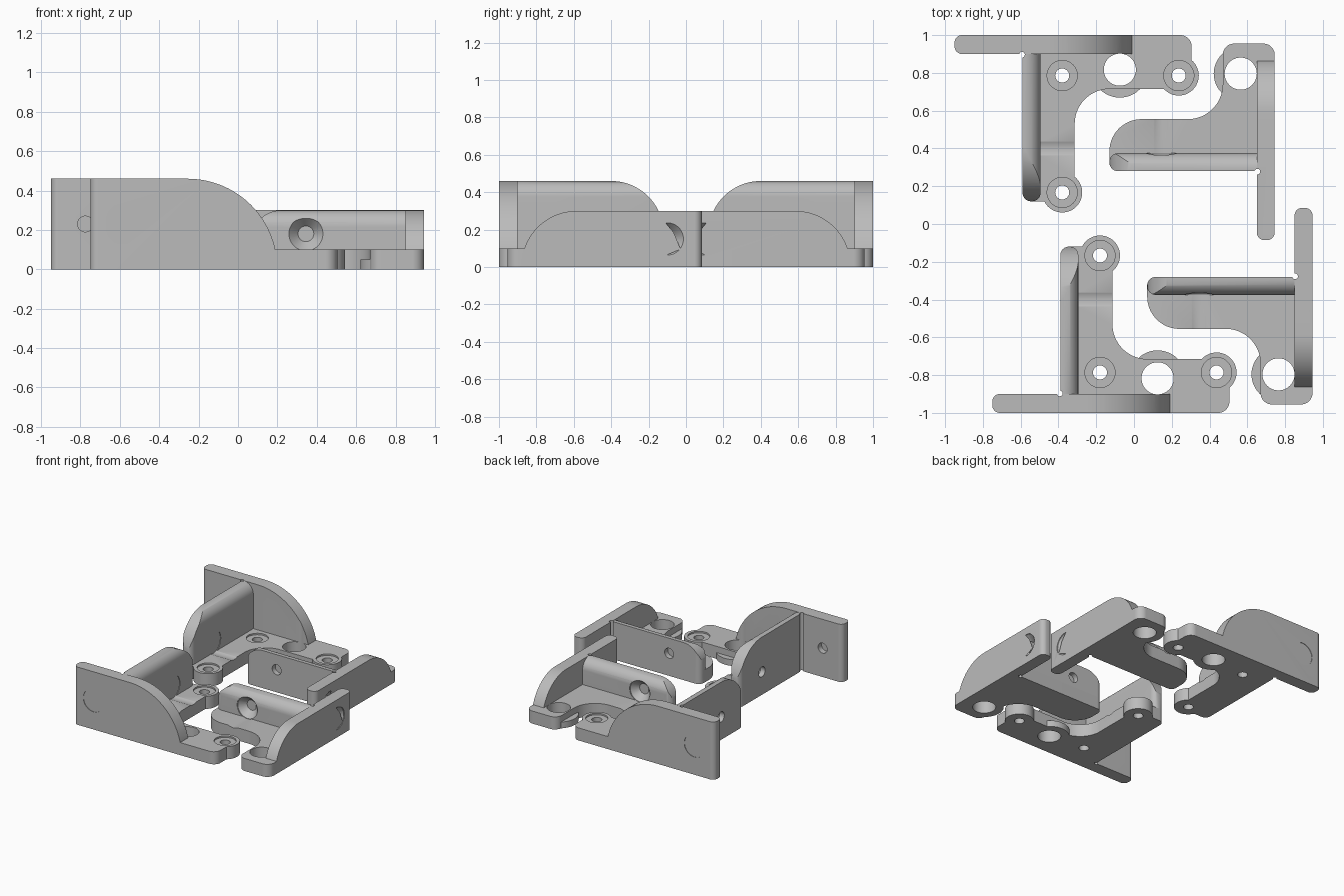
import bpy, bmesh, math
from mathutils import Vector, Matrix

cube = bpy.data.objects.get("Cube")
if cube:
    bpy.data.objects.remove(cube, do_unlink=True)

grey = bpy.data.materials.new("plain grey")
grey.use_nodes = True
grey.diffuse_color = (0.5, 0.5, 0.5, 1)
grey.node_tree.nodes["Principled BSDF"].inputs["Base Color"].default_value = (0.5, 0.5, 0.5, 1)

THICK = 0.1      # height of the bases
HOLE = 0.04      # screw hole radius
HEAD = 0.09      # screw head radius


def rounded(corners, steps=20):
    """Outline with right-angled corners (a, b, radius)."""
    pts = []
    for i, (a, b, r) in enumerate(corners):
        p = Vector((a, b))
        if not r:
            pts.append(p)
            continue
        u = (Vector(corners[i - 1][:2]) - p).normalized()
        v = (Vector(corners[(i + 1) % len(corners)][:2]) - p).normalized()
        c = p + (u + v) * r
        for k in range(steps + 1):
            t = math.pi / 2 * k / steps
            pts.append(c - v * r * math.cos(t) - u * r * math.sin(t))
    return pts


def finish(bm, name):
    bmesh.ops.recalc_face_normals(bm, faces=bm.faces)
    mesh = bpy.data.meshes.new(name)
    bm.to_mesh(mesh)
    bm.free()
    obj = bpy.data.objects.new(name, mesh)
    bpy.context.collection.objects.link(obj)
    mesh.materials.append(grey)
    return obj


def prism(name, corners, axis, lo, hi):
    """Extrude an outline along x, y or z."""
    place = {"x": lambda p, t: (t, p.x, p.y),
             "y": lambda p, t: (p.x, t, p.y),
             "z": lambda p, t: (p.x, p.y, t)}[axis]
    pts = rounded(corners)
    bm = bmesh.new()
    low = [bm.verts.new(place(p, lo)) for p in pts]
    top = [bm.verts.new(place(p, hi)) for p in pts]
    bm.faces.new(low)
    bm.faces.new(top)
    for i in range(len(pts)):
        bm.faces.new((low[i - 1], low[i], top[i], top[i - 1]))
    return finish(bm, name)


def rod(start, end, r1, r2=None, name="rod"):
    """Cylinder or cone between two points."""
    start, end = Vector(start), Vector(end)
    d = end - start
    turn = d.to_track_quat("Z", "Y").to_matrix().to_4x4()
    bm = bmesh.new()
    bmesh.ops.create_cone(bm, cap_ends=True, segments=48, radius1=r1,
                          radius2=r1 if r2 is None else r2, depth=d.length,
                          matrix=Matrix.Translation((start + end) / 2) @ turn)
    return finish(bm, name)


def combine(obj, other, operation):
    mod = obj.modifiers.new("combine", "BOOLEAN")
    mod.operation, mod.object, mod.solver = operation, other, "EXACT"
    graph = bpy.context.evaluated_depsgraph_get()
    mesh = bpy.data.meshes.new_from_object(obj.evaluated_get(graph))
    obj.modifiers.clear()
    obj.data = mesh
    bpy.data.objects.remove(other, do_unlink=True)
    return obj


def rect(a0, b0, a1, b1, r00=0, r10=0, r11=0, r01=0):
    return [(a0, b0, r00), (a1, b0, r10), (a1, b1, r11), (a0, b1, r01)]


def screw_hole(obj, face, inward, run_out):
    """Countersunk hole; the head clearance extends out from the face."""
    face, inward = Vector(face), Vector(inward)
    combine(obj, rod(face - inward * 0.03, face + inward * 0.2, HOLE), "DIFFERENCE")
    combine(obj, rod(face, face + inward * 0.055, HEAD, HOLE), "DIFFERENCE")
    combine(obj, rod(face - inward * run_out, face + inward * 0.004, HEAD), "DIFFERENCE")


def upright_hole(obj, x, y, r, lo=-0.1, hi=1):
    combine(obj, rod((x, y, lo), (x, y, hi), r), "DIFFERENCE")


def add_disc(obj, x, y, r, height):
    combine(obj, rod((x, y, 0), (x, y, height), r), "UNION")


def tall_bracket():
    h = 0.46
    base = [(-0.39, -1, 0), (0.505, -1, 0.06), (0.505, -0.715, 0), (-0.114, -0.715, 0.185),
            (-0.114, -0.167, 0), (-0.18, -0.12, 0), (-0.39, -0.12, 0.045)]
    obj = prism("tall_bracket_front", base, "z", 0, THICK)
    # Lugs and the low collar round the large hole
    screws = [(-0.18, -0.167), (0.437, -0.786), (-0.18, -0.786)]
    for x, y in screws[:2]:
        add_disc(obj, x, y, 0.106, THICK)
    add_disc(obj, 0.125, -0.817, 0.148, 0.05)
    # Side plate with a swept front edge
    plate = prism("plate", rect(-0.75, 0, 0.2, h, r11=h - 0.004), "y", -1, -0.9)
    combine(plate, prism("plan", rect(-0.75, -1, 0.4, -0.9, r00=0.04, r01=0.04),
                         "z", -0.1, 1), "INTERSECT")
    combine(obj, plate, "UNION")
    # Rib with a rounded inner edge and tip
    rib = prism("rib", rect(-0.95, 0, -0.12, h, r11=0.28), "x", -0.39, -0.295)
    combine(rib, prism("section", rect(-0.39, -0.1, -0.295, h, r11=0.085),
                       "y", -1.1, 0.1), "INTERSECT")
    combine(rib, prism("plan", rect(-0.39, -1.1, -0.295, -0.12, r11=0.045, r01=0.045),
                       "z", -0.2, 1), "INTERSECT")
    combine(obj, rib, "UNION")
    # Holes
    for x, y in screws:
        upright_hole(obj, x, y, 0.037)
        upright_hole(obj, x, y, 0.08, THICK - 0.012, THICK + 0.1)
    upright_hole(obj, 0.125, -0.817, 0.085)
    upright_hole(obj, -0.393, -0.897, 0.015)
    screw_hole(obj, (-0.575, -1, 0.23), (0, 1, 0), 0.1)
    screw_hole(obj, (-0.295, -0.4, 0.182), (-1, 0, 0), 0.3)
    return obj


def low_bracket():
    h = 0.3
    base = [(0.945, -0.28, 0), (0.945, -0.955, 0.06), (0.67, -0.955, 0.06),
            (0.67, -0.555, 0.185), (0.07, -0.555, 0.17), (0.07, -0.28, 0.045)]
    obj = prism("low_bracket_front", base, "z", 0, THICK)
    add_disc(obj, 0.765, -0.796, 0.143, 0.05)
    # Side plate with a swept edge
    plate = prism("plate", rect(-0.88, 0, 0.085, h, r01=h - 0.004), "x", 0.85, 0.945)
    combine(plate, prism("plan", rect(0.85, -1, 0.945, 0.085, r11=0.04, r01=0.04),
                         "z", -0.1, 1), "INTERSECT")
    combine(obj, plate, "UNION")
    # Rib with a rounded inner edge and tip
    rib = prism("rib", rect(0.07, 0, 0.9, h, r01=0.15), "y", -0.375, -0.28)
    combine(rib, prism("section", rect(-0.375, -0.1, -0.28, h, r01=0.085),
                       "x", 0, 1), "INTERSECT")
    combine(rib, prism("plan", rect(0.07, -0.375, 1, -0.28, r00=0.045, r01=0.045),
                       "z", -0.2, 1), "INTERSECT")
    combine(obj, rib, "UNION")
    # Holes
    upright_hole(obj, 0.765, -0.796, 0.085)
    upright_hole(obj, 0.853, -0.277, 0.015)
    screw_hole(obj, (0.945, -0.1, 0.15), (-1, 0, 0), 0.1)
    screw_hole(obj, (0.345, -0.375, 0.18), (0, 1, 0), 0.25)
    return obj


# Each bracket has a mirrored partner behind it, shifted sideways
for front in (tall_bracket(), low_bracket()):
    mesh = front.data.copy()
    mesh.transform(Matrix.Translation((-0.2, 0, 0)) @ Matrix.Diagonal((1, -1, 1, 1)))
    mesh.flip_normals()
    back = bpy.data.objects.new(front.name.replace("front", "back"), mesh)
    bpy.context.collection.objects.link(back)
    for obj in (front, back):
        bpy.ops.object.select_all(action="DESELECT")
        obj.select_set(True)
        bpy.context.view_layer.objects.active = obj
        bpy.ops.object.shade_smooth_by_angle(angle=math.radians(30))
